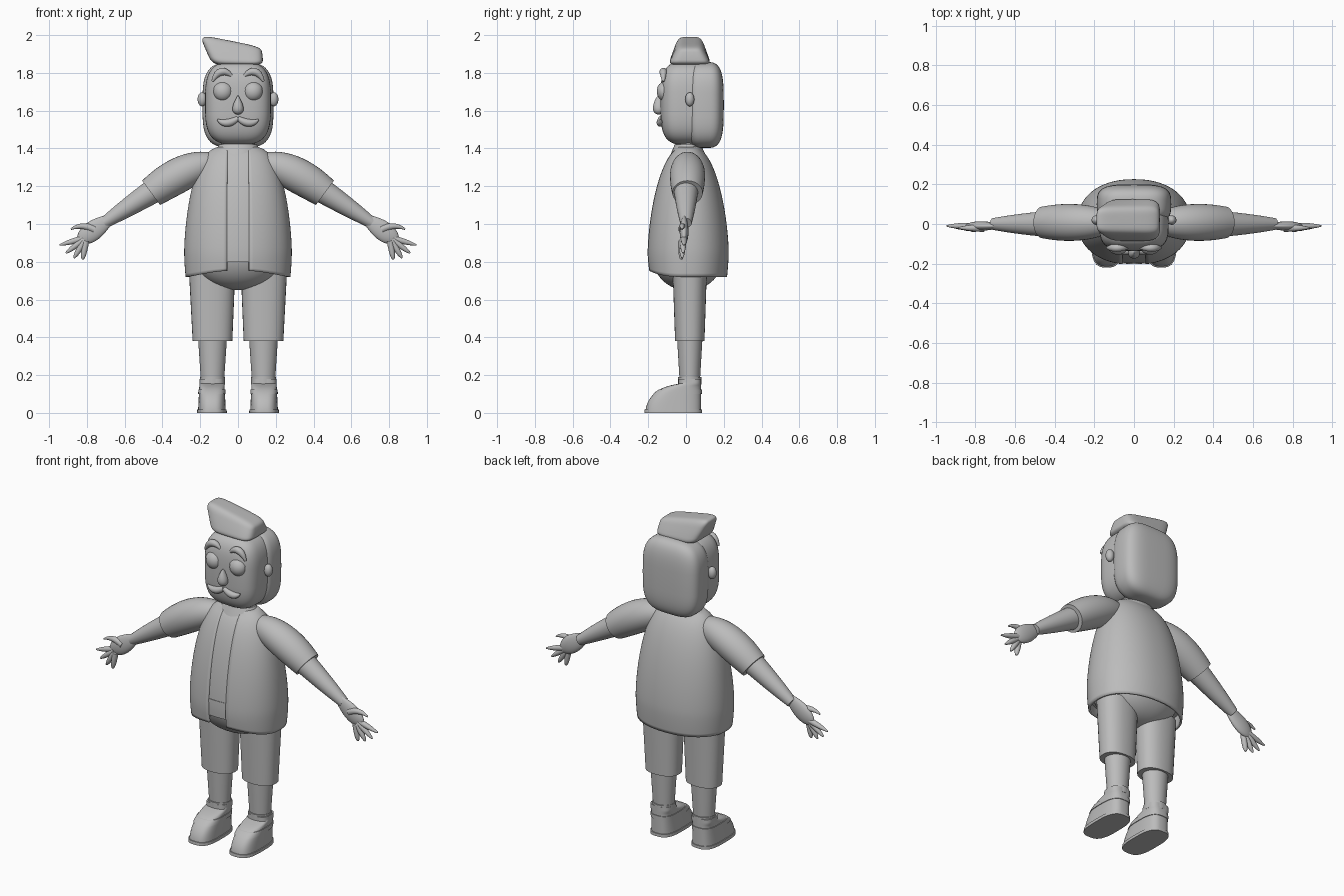
import bpy, bmesh
from math import sin, cos, pi, asin, radians, sqrt, copysign
from mathutils import Vector

cube = bpy.data.objects.get("Cube")
if cube:
    bpy.data.objects.remove(cube, do_unlink=True)

GREY = (0.5, 0.5, 0.5, 1)
material = bpy.data.materials.new("plain grey")
material.use_nodes = True
material.diffuse_color = GREY
shader = material.node_tree.nodes["Principled BSDF"]
shader.inputs["Base Color"].default_value = GREY


def spread(start, end, count):
    """Evenly spaced values from start to end."""
    return [start + (end - start) * i / count for i in range(count + 1)]


def rounded(value, power):
    """Superellipse coordinate from a sine or cosine."""
    return copysign(abs(value) ** (2 / power), value)


def finish(name, bm):
    """Turn a bmesh into a smooth-shaded, coloured object."""
    bmesh.ops.recalc_face_normals(bm, faces=bm.faces)
    mesh = bpy.data.meshes.new(name)
    bm.to_mesh(mesh)
    bm.free()
    mesh.materials.append(material)
    result = bpy.data.objects.new(name, mesh)
    bpy.context.collection.objects.link(result)
    bpy.ops.object.select_all(action="DESELECT")
    result.select_set(True)
    bpy.context.view_layer.objects.active = result
    bpy.ops.object.shade_smooth_by_angle(angle=radians(40))
    return result


def loft(name, rows, power=2, gap=0, segments=48):
    """Skin rings given as (centre, across vector, depth); a gap leaves the front open."""
    bm = bmesh.new()
    rings = []
    for centre, across, depth in rows:
        start = asin(gap / across.length)
        ring = []
        for turn in spread(start, 2 * pi - start, segments)[:None if gap else -1]:
            angle = turn - pi / 2
            offset = across * rounded(cos(angle), power)
            offset.y += depth * rounded(sin(angle), power)
            ring.append(bm.verts.new(centre + offset))
        rings.append(ring)
    for low, high in zip(rings, rings[1:]):
        for j in range(segments):
            k = (j + 1) % len(low)
            bm.faces.new((low[j], low[k], high[k], high[j]))
    if not gap:
        bm.faces.new(rings[0])
        bm.faces.new(rings[-1])
    return finish(name, bm)


def blob(name, centre, size, power=2, taper=(0, 0), lean=0, slope=0, low=-90, high=90):
    """Rounded box that can taper, lean sideways and slope along its top."""
    rows = []
    for degrees in spread(low, high, 28):
        rise = rounded(sin(radians(degrees)), power)
        scale = max(rounded(cos(radians(degrees)), power), 0.01)
        width = size[0] * scale * (1 + taper[0] * rise)
        depth = size[1] * scale * (1 + taper[1] * rise)
        middle = Vector(centre) + Vector((lean * rise, 0, size[2] * rise))
        rows.append((middle, Vector((width, 0, width * slope * (1 + rise) / 2)), depth))
    return loft(name, rows, power)


def tube(name, points, radii, y=0.0, flat=1.0, side=1, power=2):
    """Tapered limb through three or fewer (x, z) points, following a smooth curve."""
    def curve(values, t):
        if len(values) == 2:
            return values[0] * (1 - t) + values[1] * t
        a, b, c = values
        return a * (1 - t) * (1 - 2 * t) + b * 4 * t * (1 - t) + c * t * (2 * t - 1)
    path = [Vector((side * x, y, z)) for x, z in points]
    rows = []
    for t in spread(0, 1, 14):
        along = curve(path, t + 0.01) - curve(path, t - 0.01)
        across = Vector((along.z, 0, -along.x)).normalized()
        radius = max(curve(radii, t), 0.002)
        rows.append((curve(path, t), across * radius, radius * flat))
    return loft(name, rows, power, segments=32)


def trunk(name, bottom, top, inset=1.0, gap=0.0):
    """Slice of the pear-shaped torso between two heights."""
    rows = []
    for z in spread(bottom, top, 36):
        swell = 1 - (abs(z - 0.85) / 0.57) ** 1.6
        width = 0.285 * inset * swell ** 0.27
        depth = inset * max(0.07, 0.216 * swell ** 0.42)
        rows.append((Vector((0, 0.01, z)), Vector((width, 0, 0)), depth))
    return loft(name, rows, 2.2, gap, segments=80)


def shoe_layer(name, bottom, top, side, grow=0.0):
    """Slice of a shoe whose toe curves back towards the ankle."""
    rows = []
    for z in spread(bottom, top, 20):
        toe = -0.04 - 0.175 * sqrt(1 - min(1, z / 0.15) ** 2) - grow
        heel = 0.08 + grow
        centre = Vector((side * 0.138, (toe + heel) / 2, z))
        width = 0.074 + grow - z / 20
        rows.append((centre, Vector((width, 0, 0)), (heel - toe) / 2))
    loft(name, rows, 3)


# Head, hair and quiff
blob("face", (0, 0, 1.64), (0.175, 0.136, 0.22), power=3.3)
blob("hair", (0, 0.1, 1.63), (0.188, 0.1, 0.228), power=3.5)
blob("quiff", (-0.02, 0.02, 1.905), (0.15, 0.09, 0.065), power=5,
     taper=(0.1, -0.3), lean=-0.02, slope=-0.2)
blob("nose", (0, -0.145, 1.63), (0.026, 0.028, 0.05), taper=(-0.6, -0.4))

# Neck, body and trouser seat
tube("neck", [(0, 1.36), (0, 1.46)], (0.09, 0.09), y=0.01, flat=0.74)
tube("collar", [(0, 1.37), (0, 1.42)], (0.13, 0.1), y=0.01, flat=0.7)
trunk("body", 0.8, 1.4, inset=0.97)
trunk("waistband", 0.88, 0.9, inset=0.985)
blob("trouser_seat", (0, 0.01, 0.89), (0.26, 0.2, 0.24), power=2.2, high=0)

# Open shirt with a hem that lifts towards the front
shirt = trunk("shirt", 0.72, 1.415, gap=0.05)
for vertex in shirt.data.vertices:
    forward = max(0, -vertex.co.y / 0.2)
    vertex.co.z += 0.035 * forward ** 3 * max(0, 1 - (vertex.co.z - 0.72) / 0.1)
cloth = shirt.modifiers.new("cloth", "SOLIDIFY")
cloth.thickness = 0.012
cloth.offset = -1

for side, tag in ((1, "left"), (-1, "right")):
    # Facial features
    blob(f"{tag}_ear", (side * 0.19, 0.02, 1.66), (0.024, 0.024, 0.037))
    eye = (side * 0.08, -0.112, 1.7)
    blob(f"{tag}_eye", eye, (0.05, 0.042, 0.05))
    blob(f"{tag}_eyelid", eye, (0.053, 0.045, 0.053), low=18)
    tube(f"{tag}_eyebrow", [(0.035, 1.785), (0.09, 1.805), (0.135, 1.755)],
         (0.008, 0.02, 0.006), y=-0.12, side=side)
    tube(f"{tag}_moustache", [(0, 1.56), (0.06, 1.535), (0.11, 1.555)],
         (0.012, 0.02, 0.003), y=-0.135, side=side)

    # Legs and shoes
    tube(f"{tag}_trouser_leg", [(0.135, 0.38), (0.137, 0.74)], (0.105, 0.122),
         y=0.02, flat=0.74, side=side, power=2.3)
    tube(f"{tag}_shin", [(0.135, 0.15), (0.135, 0.42)], (0.06, 0.078), y=0.02, flat=0.88, side=side)
    tube(f"{tag}_sock", [(0.135, 0.15), (0.135, 0.19)], (0.065, 0.065), y=0.02, flat=0.95, side=side)
    shoe_layer(f"{tag}_shoe", 0.01, 0.18, side)
    shoe_layer(f"{tag}_sole", 0, 0.018, side, grow=0.005)
    shoe_layer(f"{tag}_shoe_strap", 0.1, 0.125, side, grow=0.004)

    # Arms and hands
    tube(f"{tag}_sleeve", [(0.14, 1.32), (0.29, 1.27), (0.46, 1.165)], (0.06, 0.092, 0.08),
         y=0.008, side=side)
    tube(f"{tag}_forearm", [(0.44, 1.18), (0.58, 1.09), (0.71, 1.005)], (0.065, 0.05, 0.03), side=side)
    tube(f"{tag}_palm", [(0.69, 1.02), (0.78, 0.955), (0.84, 0.91)], (0.03, 0.052, 0.02),
         y=-0.01, flat=0.45, side=side)
    tube(f"{tag}_thumb", [(0.76, 0.97), (0.825, 0.988), (0.885, 0.972)], (0.02, 0.015, 0.004),
         y=-0.02, side=side)
    for number, finger in enumerate(("first", "second", "third", "little")):
        angle = radians(-16 - 21 * number)
        reach = [(0.8 + r * cos(angle), 0.93 + r * sin(angle)) for r in (0.02, 0.09, 0.15 - number / 100)]
        tube(f"{tag}_{finger}_finger", reach, (0.016, 0.014, 0.004), y=-0.01 - number / 200, side=side)
